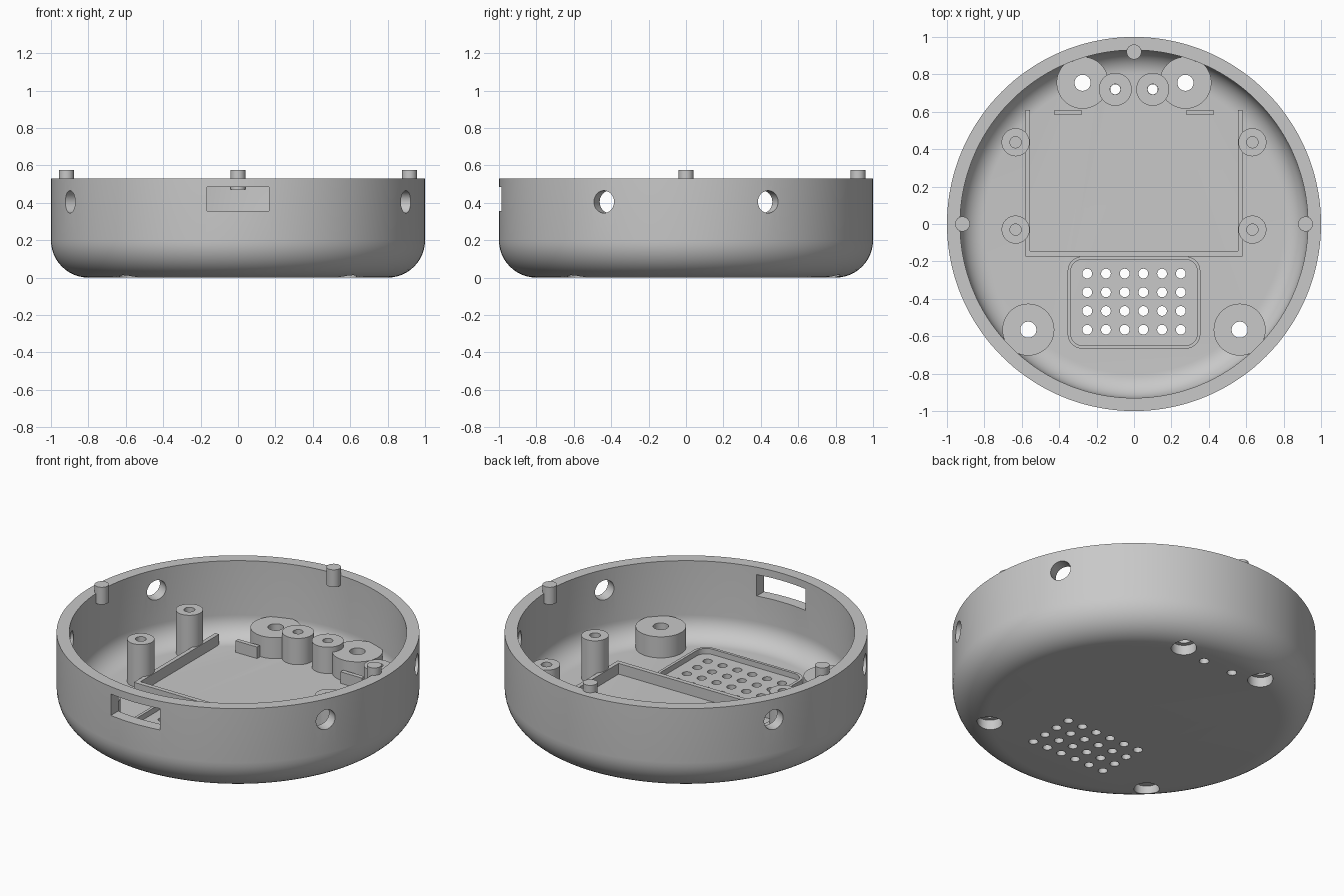
import bpy, bmesh, math
from mathutils import Matrix, Vector

cube = bpy.data.objects.get("Cube")
if cube:
    bpy.data.objects.remove(cube, do_unlink=True)

grey = bpy.data.materials.new("plain_grey")
grey.use_nodes = True
COLOUR = (0.58, 0.58, 0.58, 1)
grey.diffuse_color = COLOUR
grey.node_tree.nodes["Principled BSDF"].inputs["Base Color"].default_value = COLOUR

FLOOR, RIM, INNER, SINK = 0.07, 0.53, 0.93, 0.06


def finish(name, bm):
    bmesh.ops.recalc_face_normals(bm, faces=bm.faces)
    mesh = bpy.data.meshes.new(name)
    bm.to_mesh(mesh)
    bm.free()
    mesh.materials.append(grey)
    obj = bpy.data.objects.new(name, mesh)
    bpy.context.collection.objects.link(obj)
    return obj


def smooth(obj):
    bpy.ops.object.select_all(action='DESELECT')
    obj.select_set(True)
    bpy.context.view_layer.objects.active = obj
    bpy.ops.object.shade_smooth_by_angle(angle=math.radians(30))


def loft(name, loops, capped):
    """Skin a row of point loops; cap the ends or join last to first."""
    bm = bmesh.new()
    rings = [[bm.verts.new(p) for p in loop] for loop in loops]
    n = len(rings[0])
    pairs = list(zip(rings, rings[1:]))
    if capped:
        bm.faces.new(rings[0])
        bm.faces.new(rings[-1])
    else:
        pairs.append((rings[-1], rings[0]))
    for a, b in pairs:
        for i in range(n):
            j = (i + 1) % n
            bm.faces.new((a[i], a[j], b[j], b[i]))
    return finish(name, bm)


def circle(r, z, n, x=0, y=0):
    return [(x + r * math.cos(2 * math.pi * i / n),
             y + r * math.sin(2 * math.pi * i / n), z) for i in range(n)]


def tube(name, x, y, r, hole, top):
    profile = [(r, SINK), (r, top), (hole, top), (hole, SINK)]
    smooth(loft(name, [circle(a, z, 48, x, y) for a, z in profile], False))


def box(name, x0, x1, y0, y1, z0, z1):
    bm = bmesh.new()
    size = Matrix.Diagonal((x1 - x0, y1 - y0, z1 - z0, 1))
    mid = Matrix.Translation(((x0 + x1) / 2, (y0 + y1) / 2, (z0 + z1) / 2))
    bmesh.ops.create_cube(bm, size=1, matrix=mid @ size)
    return finish(name, bm)


def rounded_rect(cy, hx, hy, r, z):
    pts = []
    for q, (sx, sy) in enumerate([(1, 1), (-1, 1), (-1, -1), (1, -1)]):
        for k in range(9):
            a = math.pi / 2 * (q + k / 8)
            pts.append((sx * (hx - r) + r * math.cos(a),
                        cy + sy * (hy - r) + r * math.sin(a), z))
    return pts


# Bowl shell with a rounded lower edge inside and out
arc = [math.pi / 2 * k / 12 for k in range(13)]
outside = [(0.8 + 0.2 * math.sin(a), 0.2 - 0.2 * math.cos(a)) for a in arc]
inside = [(0.8 + 0.13 * math.sin(a), 0.2 - 0.13 * math.cos(a)) for a in reversed(arc)]
profile = outside + [(1, RIM), (INNER, RIM)] + inside
shell = loft("bowl_shell", [circle(r, z, 144) for r, z in profile], True)

# Cutter holding every opening in the shell
FEET = [(s * x, y) for s in (-1, 1) for x, y in ((0.275, 0.755), (0.565, -0.565))]
cut = bmesh.new()


def drill(r, depth, matrix):
    bmesh.ops.create_cone(cut, cap_ends=True, segments=32, radius1=r, radius2=r,
                          depth=depth, matrix=matrix)


for x, y in FEET:
    drill(0.07, 0.4, Matrix.Translation((x, y, 0)))
for s in (-1, 1):
    drill(0.027, 0.4, Matrix.Translation((s * 0.1, 0.72, 0)))
for i in range(6):
    for j in range(4):
        drill(0.026, 0.4, Matrix.Translation((-0.25 + 0.1 * i, -0.265 - 0.1 * j, 0)))
for sx in (-1, 1):
    for sy in (-1, 1):
        direction = Vector((sx * 0.9, sy * 0.44, 0)).normalized()
        turn = direction.to_track_quat('Z', 'Y').to_matrix().to_4x4()
        drill(0.06, 0.3, Matrix.Translation(direction * 0.97 + Vector((0, 0, 0.405))) @ turn)
bmesh.ops.create_cube(cut, size=1, matrix=Matrix.Translation((0, -0.97, 0.42))
                      @ Matrix.Diagonal((0.33, 0.3, 0.13, 1)))
cutter = finish("opening_cutter", cut)
cutter.hide_render = True
mod = shell.modifiers.new("openings", 'BOOLEAN')
mod.operation = 'DIFFERENCE'
mod.solver = 'EXACT'
mod.object = cutter
bpy.context.view_layer.objects.active = shell
bpy.ops.object.modifier_apply(modifier=mod.name)
bpy.data.objects.remove(cutter, do_unlink=True)
smooth(shell)

# Screw posts
for x, y in FEET:
    tube("foot_screw_post", x, y, 0.139, 0.043, 0.198)
for s in (-1, 1):
    tube("rear_post", s * 0.1, 0.72, 0.088, 0.028, 0.23)
    for y in (0.437, -0.03):
        tube("board_post", s * 0.633, y, 0.075, 0.03, 0.33)

# Tray walls and rear tabs
box("tray_front_wall", -0.58, 0.58, -0.173, -0.145, SINK, 0.135)
for s in (-1, 1):
    a, b = sorted((s * 0.555, s * 0.58))
    box("tray_side_wall", a, b, -0.173, 0.61, SINK, 0.135)
    a, b = sorted((s * 0.28, s * 0.425))
    box("tray_tab", a, b, 0.584, 0.61, SINK, 0.14)

# Rounded frame around the grille
outer, inner = (0.355, 0.247, 0.08), (0.338, 0.23, 0.063)
smooth(loft("grille_frame", [rounded_rect(-0.42, *outer, SINK), rounded_rect(-0.42, *outer, 0.103),
                             rounded_rect(-0.42, *inner, 0.103), rounded_rect(-0.42, *inner, SINK)], False))

# Locating pegs on the rim
for x, y in ((-0.917, 0), (0.917, 0), (0, 0.92)):
    smooth(loft("rim_peg", [circle(0.04, z, 32, x, y) for z in (0.47, 0.575)], True))
